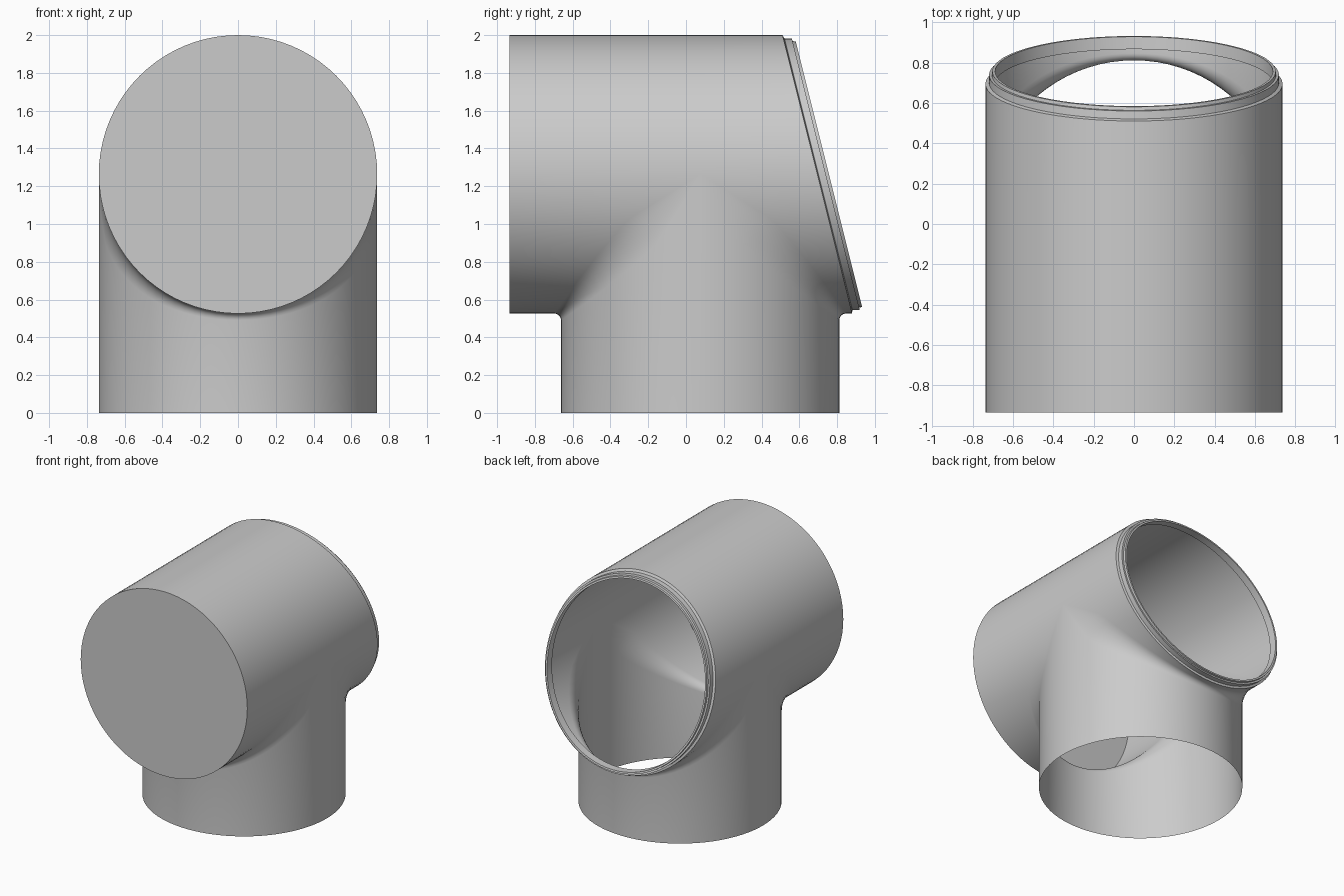
import bpy, bmesh
from math import sin, cos, pi

if "Cube" in bpy.data.objects:
    bpy.data.objects.remove(bpy.data.objects["Cube"])

R = 0.737            # radius of both pipes
ZC = 1.263           # axis height of the horizontal pipe
YC = 0.075           # axis position of the vertical pipe
FRONT = -0.935       # closed front end
N = 40               # strips across the width


def mouth_y(z):
    """Slanted plane of the open mouth."""
    return 0.695 + 0.25 * (ZC - z)


def loft(bm, rows):
    """Bridge consecutive rows of points with quads."""
    vs = [[bm.verts.new(p) for p in row] for row in rows]
    for a, b in zip(vs, vs[1:]):
        for i in range(len(a) - 1):
            bm.faces.new((a[i], a[i + 1], b[i + 1], b[i]))


def finish(bm, name):
    bmesh.ops.remove_doubles(bm, verts=bm.verts, dist=1e-5)
    bmesh.ops.dissolve_degenerate(bm, edges=bm.edges, dist=1e-6)
    bmesh.ops.recalc_face_normals(bm, faces=bm.faces)
    mesh = bpy.data.meshes.new(name)
    bm.to_mesh(mesh)
    bm.free()
    ob = bpy.data.objects.new(name, mesh)
    bpy.context.collection.objects.link(ob)
    bpy.ops.object.select_all(action='DESELECT')
    ob.select_set(True)
    bpy.context.view_layer.objects.active = ob
    bpy.ops.object.shade_smooth_by_angle(angle=pi / 6)
    return ob


# Pipe body: every slice at constant x is a top line and two filleted L profiles
bm = bmesh.new()
top, front_leg, back_leg = [], [], []
for i in range(N + 1):
    a = -pi / 2 + pi * i / N
    x, h = R * sin(a), max(R * cos(a), 0.0)
    zt, zb = ZC + h, ZC - h
    top.append([(x, FRONT, zt), (x, YC, zt), (x, mouth_y(zt), zt)])
    r = min(0.035 + 0.12 * sin(a) ** 2, 0.6 * h)
    for rows, side, end in ((front_leg, -1, FRONT), (back_leg, 1, mouth_y(zb))):
        row = [(x, end, zb)]
        for k in range(7):
            t = pi / 2 * k / 6
            row.append((x, YC + side * (h + r - r * sin(t)), zb - r + r * cos(t)))
        row.append((x, YC + side * h, 0))
        rows.append(row)
for rows in (top, front_leg, back_leg):
    loft(bm, rows)

# Closed front disc
bm.faces.new([bm.verts.new((R * sin(pi * i / N), FRONT, ZC + R * cos(pi * i / N)))
              for i in range(2 * N)])
finish(bm, "pipe_body")

# Stepped rim around the slanted mouth: (inset, offset from the mouth plane)
profile = [(0, 0), (0.018, 0.006), (0.018, 0.045), (0.032, 0.045),
           (0.034, 0.062), (0.048, 0.062), (0.048, 0.0), (0.002, -0.01)]
bm = bmesh.new()
rows = []
for i in range(2 * N + 1):
    a = pi * i / N
    row = []
    for inset, d in profile:
        z = ZC + (R - inset) * cos(a)
        row.append(((R - inset) * sin(a), mouth_y(z) + d, z))
    rows.append(row)
loft(bm, rows)
finish(bm, "mouth_rim")
